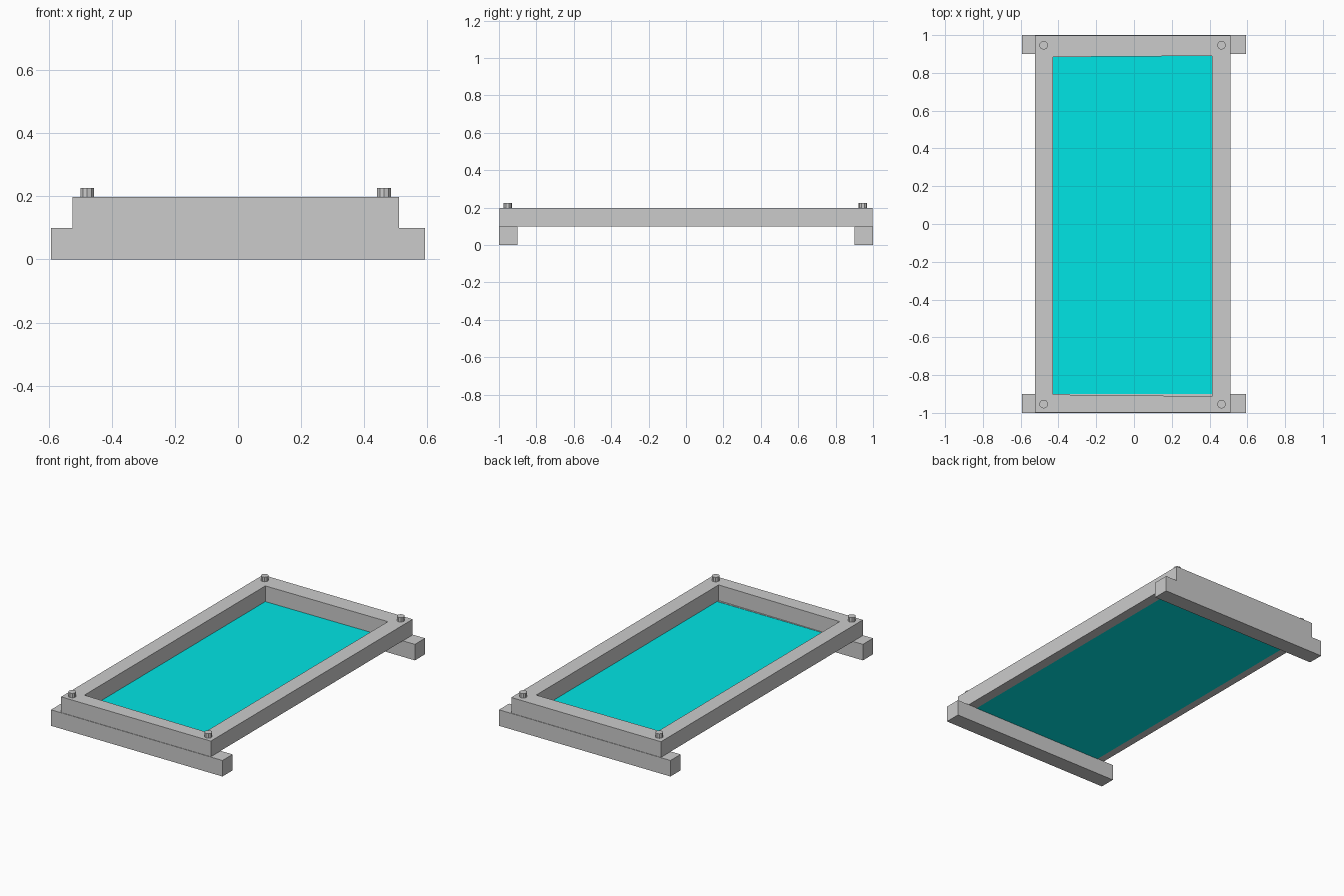
import bpy, bmesh
from mathutils import Vector

if "Cube" in bpy.data.objects:
    bpy.data.objects.remove(bpy.data.objects["Cube"])


def new_object(name, bm):
    bmesh.ops.recalc_face_normals(bm, faces=bm.faces)
    mesh = bpy.data.meshes.new(name)
    bm.to_mesh(mesh)
    bm.free()
    ob = bpy.data.objects.new(name, mesh)
    bpy.context.collection.objects.link(ob)
    return ob


def box(name, lo, hi):
    lo, hi = Vector(lo), Vector(hi)
    bm = bmesh.new()
    bmesh.ops.create_cube(bm, size=1)
    bmesh.ops.scale(bm, vec=hi - lo, verts=bm.verts)
    bmesh.ops.translate(bm, vec=(lo + hi) / 2, verts=bm.verts)
    return new_object(name, bm)


# Rectangular rail frame with a slightly uneven opening
outer = [(-0.525, -0.997), (0.51, -0.997), (0.51, 0.997), (-0.525, 0.997)]
inner = [(-0.43, -0.903), (0.413, -0.912), (0.413, 0.89), (-0.43, 0.884)]
bm = bmesh.new()
rings = [[bm.verts.new((x, y, z)) for x, y in loop]
         for loop, z in ((outer, 0.1), (outer, 0.198), (inner, 0.198), (inner, 0.1))]
for k in range(4):
    a, b = rings[k], rings[(k + 1) % 4]
    for i in range(4):
        j = (i + 1) % 4
        bm.faces.new((a[i], a[j], b[j], b[i]))
new_object("frame", bm)

# Crosswise feet under both ends
box("front_foot", (-0.593, -1, 0), (0.593, -0.9, 0.1))
box("back_foot", (-0.593, 0.9, 0), (0.593, 1, 0.1))

# Corner bolts
for end, y in (("front", -0.954), ("back", 0.946)):
    for side, x in (("left", -0.478), ("right", 0.463)):
        bm = bmesh.new()
        bmesh.ops.create_cone(bm, cap_ends=True, segments=10,
                              radius1=0.023, radius2=0.023, depth=0.03)
        bmesh.ops.translate(bm, vec=(x, y, 0.211), verts=bm.verts)
        new_object(f"{end}_{side}_bolt", bm)

# Thin sheet fixed to the underside of the frame, lapping under the rails
bm = bmesh.new()
bm.faces.new([bm.verts.new((x, y, 0.098)) for x, y in
              ((-0.475, -0.95), (0.45, -0.95), (0.45, 0.95), (-0.475, 0.95))])
sheet = new_object("sheet", bm)
mat = bpy.data.materials.new("turquoise")
mat.diffuse_color = (0.0, 0.78, 0.78, 1)
mat.use_nodes = True
mat.node_tree.nodes["Principled BSDF"].inputs["Base Color"].default_value = mat.diffuse_color
sheet.data.materials.append(mat)
